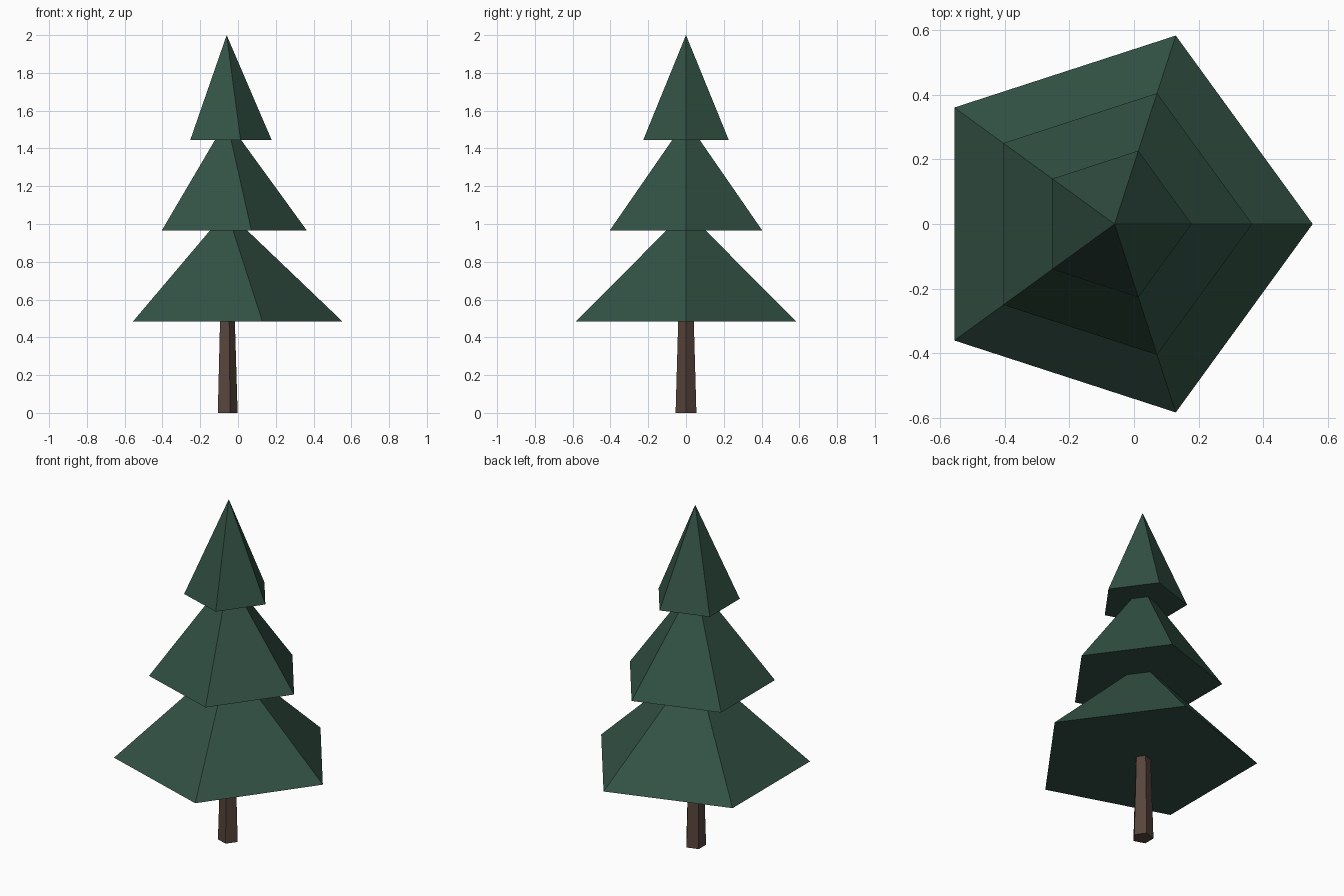
import bpy
import bmesh
from math import cos, sin, tau

cube = bpy.data.objects.get("Cube")
if cube:
    bpy.data.objects.remove(cube, do_unlink=True)

SIDES = 5
AXIS_X = -0.06


def make_material(name, color):
    mat = bpy.data.materials.new(name)
    mat.use_nodes = True
    mat.diffuse_color = color
    mat.node_tree.nodes["Principled BSDF"].inputs["Base Color"].default_value = color
    return mat


def ring(bm, radius, z):
    """Pentagon of vertices with one corner pointing to +x."""
    angles = [tau * i / SIDES for i in range(SIDES)]
    return [bm.verts.new((radius * cos(a), radius * sin(a), z)) for a in angles]


def tapered_prism(name, z0, r0, z1, r1, mat):
    """Closed five-sided solid, pointed when the top radius is zero."""
    bm = bmesh.new()
    low = ring(bm, r0, z0)
    bm.faces.new(low[::-1])
    if r1 > 0:
        high = ring(bm, r1, z1)
        bm.faces.new(high)
    else:
        tip = bm.verts.new((0, 0, z1))
    for i in range(SIDES):
        j = (i + 1) % SIDES
        upper = [high[j], high[i]] if r1 > 0 else [tip]
        bm.faces.new([low[i], low[j]] + upper)
    mesh = bpy.data.meshes.new(name)
    bm.to_mesh(mesh)
    bm.free()
    mesh.materials.append(mat)
    obj = bpy.data.objects.new(name, mesh)
    obj.location.x = AXIS_X
    bpy.context.collection.objects.link(obj)
    return obj


bark = make_material("bark_brown", (0.095, 0.058, 0.045, 1))
needles = make_material("needle_green", (0.032, 0.082, 0.058, 1))

# Trunk, narrowing upward into the lowest tier
tapered_prism("trunk", 0, 0.058, 0.5, 0.043, bark)

# Foliage tiers: name, base height, base radius, tip height
for name, base, radius, tip in (
    ("lower_foliage", 0.485, 0.612, 1.07),
    ("middle_foliage", 0.965, 0.425, 1.55),
    ("upper_foliage", 1.445, 0.238, 2.0),
):
    tapered_prism(name, base, radius, tip, 0, needles)
